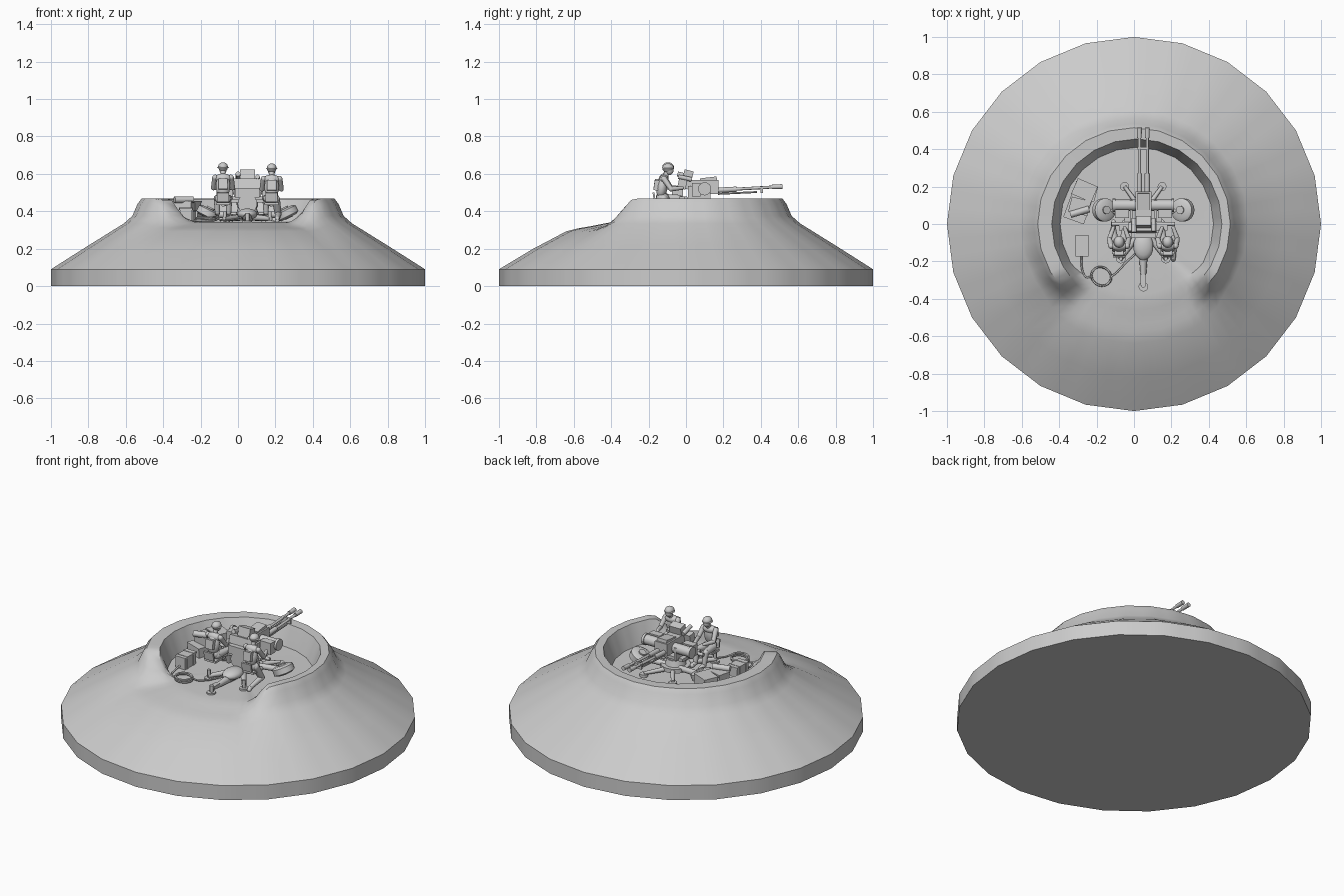
import bpy, bmesh, math
from mathutils import Vector, Matrix, Euler

if "Cube" in bpy.data.objects:
    bpy.data.objects.remove(bpy.data.objects["Cube"])

V = Vector


class Part:
    """Collects primitives in one bmesh, then becomes one named object."""

    def __init__(self, name):
        self.name, self.bm = name, bmesh.new()

    def box(self, c, size, rot=(0, 0, 0)):
        m = Matrix.Translation(c) @ Euler(rot).to_matrix().to_4x4() @ Matrix.Diagonal((*size, 1))
        bmesh.ops.create_cube(self.bm, size=1, matrix=m)
        return self

    def rod(self, p, q, r, r2=None, n=12):
        p, q = V(p), V(q)
        d = q - p
        m = Matrix.Translation((p + q) / 2) @ d.to_track_quat('Z', 'Y').to_matrix().to_4x4()
        bmesh.ops.create_cone(self.bm, cap_ends=True, segments=n, radius1=r,
                              radius2=r if r2 is None else r2, depth=d.length, matrix=m)
        return self

    def ball(self, c, size, rot=(0, 0, 0)):
        m = Matrix.Translation(c) @ Euler(rot).to_matrix().to_4x4() @ Matrix.Diagonal((*size, 1))
        bmesh.ops.create_uvsphere(self.bm, u_segments=14, v_segments=9, radius=1, matrix=m)
        return self

    def limb(self, pts, radii):
        for i, (p, r) in enumerate(zip(pts, radii)):
            self.ball(p, (r, r, r))
            if i:
                self.rod(pts[i - 1], p, radii[i - 1], r)
        return self

    def done(self, angle=40):
        me = bpy.data.meshes.new(self.name)
        self.bm.to_mesh(me)
        self.bm.free()
        ob = bpy.data.objects.new(self.name, me)
        bpy.context.collection.objects.link(ob)
        bpy.ops.object.select_all(action='DESELECT')
        ob.select_set(True)
        bpy.context.view_layer.objects.active = ob
        bpy.ops.object.shade_smooth_by_angle(angle=math.radians(angle))
        return ob


# Earth mound: polar loft between a parapet profile and the open front ramp profile
wall = [(1, 0), (1, .09), (.8, .217), (.61, .335), (.565, .375), (.537, .44), (.515, .468),
        (.455, .466), (.437, .42), (.41, .345)]
ramp = [(1, 0), (1, .09), (.82, .198), (.64, .293), (.58, .308), (.54, .315), (.5, .322),
        (.46, .33), (.42, .338), (.38, .342)]
mound = Part("earth_mound")
N, rings = 72, []
for k, (w, f) in enumerate(zip(wall, ramp)):
    ring = []
    for i in range(N):
        a = i * math.tau / N
        off = abs((a - 1.5 * math.pi + math.pi) % math.tau - math.pi)
        t = min(1, max(0, (math.degrees(off) - 36) / 22))
        t = t * t * (3 - 2 * t)
        r, z = f[0] + (w[0] - f[0]) * t, f[1] + (w[1] - f[1]) * t
        step = math.tau / 24                      # keeps the 24-sided outline
        r *= math.cos(step / 2) / math.cos(a % step - step / 2)
        ring.append(mound.bm.verts.new((r * math.cos(a) + (.015 if k > 6 else 0), r * math.sin(a), z)))
    rings.append(ring)
for lo, hi in zip(rings, rings[1:]):
    for i in range(N):
        mound.bm.faces.new((lo[i], lo[(i + 1) % N], hi[(i + 1) % N], hi[i]))
mound.bm.faces.new(rings[0][::-1])
mid = mound.bm.verts.new((.015, 0, .34))
for i in range(N):
    mound.bm.faces.new((rings[-1][i], rings[-1][(i + 1) % N], mid))
mound.done(45)

X = .05   # centre line of the gun

# Carriage: floor platform, trail and three jack feet
base = Part("gun_carriage")
base.rod((X, .03, .36), (X, .03, .385), .085, n=20)
base.rod((X, .03, .385), (X, .03, .42), .06, .05, n=20)
base.rod((X, -.03, .37), (X, -.32, .365), .035, .011)
base.ball((X, -.12, .385), (.055, .075, .03))
base.rod((X, -.33, .34), (X, -.33, .39), .011)
base.rod((X, -.335, .34), (X, -.335, .35), .026)
base.box((X, -.3, .375), (.03, .06, .015))
for s in (-1, 1):
    base.rod((X, -.02, .37), (X + s * .125, -.19, .36), .02, .012)
    base.rod((X + s * .12, -.185, .34), (X + s * .12, -.185, .4), .01)
    base.rod((X + s * .12, -.185, .34), (X + s * .12, -.185, .352), .026)
    base.rod((X, .05, .375), (X + s * .2, .075, .385), .017)
    base.rod((X, .06, .37), (X + s * .1, .2, .36), .016, .01)
    base.rod((X + s * .1, .2, .34), (X + s * .1, .2, .36), .024)
base.done()

# Road wheels folded up beside the carriage
for s, side in ((-1, "left"), (1, "right")):
    c, n = V((X + s * .21, .075, .39)), V((-s * .45, 0, .9)).normalized()
    wheel = Part(side + "_wheel")
    wheel.rod(c - n * .017, c + n * .017, .062, n=24)
    wheel.rod(c + n * .017, c + n * .026, .06, .045, n=24)
    wheel.rod(c - n * .026, c - n * .017, .045, .06, n=24)
    wheel.rod(c - n * .03, c + n * .034, .022)
    wheel.done()

# Turning mount: cradle cheeks, trunnion drums and ammunition boxes
mount = Part("gun_mount")
mount.rod((X, .02, .42), (X, .02, .46), .055, .06, n=20)
mount.box((X, .03, .455), (.2, .15, .018))
mount.rod((X, -.07, .44), (X, -.03, .44), .052, n=20)
mount.box((X, -.045, .5), (.13, .06, .05))
mount.box((X, -.02, .47), (.26, .03, .016))
for s in (-1, 1):
    mount.box((X + s * .065, .07, .495), (.014, .12, .08))
    mount.rod((X + s * .03, .1, .52), (X + s * .15, .1, .52), .03, n=16)
    mount.rod((X + s * .15, .1, .52), (X + s * .165, .1, .52), .035, n=16)
    mount.box((X + s * .115, .055, .515), (.075, .045, .07))
    mount.rod((X + s * .06, .0, .47), (X + s * .17, .0, .47), .01)
mount.done()

# Twin guns with link bracket and flash hiders
guns = Part("twin_guns")
guns.box((X, .1, .53), (.085, .15, .075))
guns.box((X, .12, .57), (.065, .09, .022), (.12, 0, 0))
for s in (-1, 1):
    x = X + s * .021
    guns.rod((x, .16, .512), (x, .27, .518), .014)
    guns.rod((x, .26, .518), (x, .47, .53), .008)
    guns.rod((x, .46, .53), (x, .515, .532), .012, .013)
    guns.rod((x, .17, .493), (x, .38, .503), .005, n=8)
    guns.box((x, .06, .53), (.026, .1, .045))
guns.box((X, .405, .515), (.062, .014, .034))
guns.done()

# Sight housing tilted back between the gunners
sight = Part("sight")
sight.box((X, .005, .57), (.08, .05, .1), (-.25, 0, 0))
sight.box((X - .005, -.02, .545), (.15, .045, .05), (-.2, 0, 0))
sight.rod((X - .05, .03, .58), (X - .05, -.045, .6), .013)
sight.rod((X + .055, .03, .57), (X + .055, -.04, .585), .012)
sight.done()


def gunner(name, x, dz, kneeling):
    s = 1 if x > X else -1
    p = Part(name)
    p.ball((x, -.125, .475 + dz), (.038, .036, .03))
    p.ball((x, -.128, .535 + dz), (.04, .03, .062), (-.15, 0, 0))
    p.ball((x, -.118, .577 + dz), (.046, .025, .025))
    p.box((x, -.158, .545 + dz), (.05, .025, .055), (-.15, 0, 0))
    p.rod((x, -.11, .59 + dz), (x, -.1, .62 + dz), .014)
    p.ball((x, -.09, .626 + dz), (.021, .024, .027))
    p.ball((x, -.096, .637 + dz), (.027, .031, .025))
    p.rod((x, -.096, .632 + dz), (x, -.096, .638 + dz), .032, .027, n=16)
    for t in (-1, 1):
        p.limb([(x + t * .042, -.118, .58 + dz), (x + t * .052, -.08, .525 + dz),
                (x + t * .03, -.02, .525)], [.016, .013, .01])
        if kneeling and t == 1:
            p.limb([(x + .022, -.12, .465), (x + .035, -.075, .385), (x + .03, -.18, .36),
                    (x + .03, -.19, .35)], [.023, .018, .013, .012])
        else:
            p.limb([(x + t * .02, -.12, .468), (x + t * .032, -.035, .47),
                    (x + t * .03, -.02, .395), (x + t * .03, .01, .39)], [.024, .018, .014, .014])
    p.done(60)
    # Seat on its bracket arm
    seat = Part(name + "_seat")
    seat.box((x, -.125, .44), (.075, .07, .014))
    seat.rod((x, -.11, .435), (x - s * .04, -.02, .45), .011)
    seat.box((x, -.17, .475), (.065, .01, .05), (.15, 0, 0))
    seat.done()


gunner("left_gunner", -.08, 0, False)
gunner("right_gunner", .18, -.006, True)

# Stack of ammunition crates
crates = Part("ammo_crates")
ROT = math.radians(-20)
R = Matrix.Rotation(ROT, 3, 'Z')
for (u, v, z), size, turn in [((0, -.03, .37), (.11, .13, .058), 0), ((.005, .07, .37), (.115, .075, .058), .08),
                              ((0, .075, .425), (.11, .085, .05), -.06), ((.005, -.015, .425), (.1, .075, .05), .1)]:
    c = V((-.29, .11, z)) + R @ V((u, v, 0))
    crates.box(c, size, (0, 0, ROT + turn))
    crates.box(c + V((0, 0, size[2] / 2)), (size[0] + .006, size[1] + .006, .008), (0, 0, ROT + turn))
crates.rod((-.34, .05, .462), (-.24, .08, .462), .018)
crates.done()

# Power box with lid straps
power = Part("power_box")
power.box((-.278, -.115, .375), (.065, .11, .075))
power.box((-.278, -.115, .412), (.07, .115, .01))
for y in (-.145, -.085):
    power.box((-.278, y, .38), (.073, .01, .078))
power.done()

# Cable: runs from the box, coils on the floor, ends at the carriage
pts = [(-.28, -.17, .36), (-.285, -.23, .35), (-.26, -.29, .349)]
for i in range(37):
    a = math.pi + i * math.tau / 14.4
    r = .055 - .004 * math.sin(i * .9)
    pts.append((-.175 + r * math.cos(a), -.28 + r * .9 * math.sin(a), .348 + .0006 * i))
pts += [(-.09, -.26, .35), (-.04, -.2, .352), (.03, -.14, .37)]
cu = bpy.data.curves.new("power_cable", 'CURVE')
cu.dimensions, cu.bevel_depth, cu.bevel_resolution, cu.resolution_u = '3D', .005, 2, 4
sp = cu.splines.new('NURBS')
sp.points.add(len(pts) - 1)
for p, co in zip(sp.points, pts):
    p.co = (*co, 1)
sp.use_endpoint_u, sp.order_u = True, 3
bpy.context.collection.objects.link(bpy.data.objects.new("power_cable", cu))
